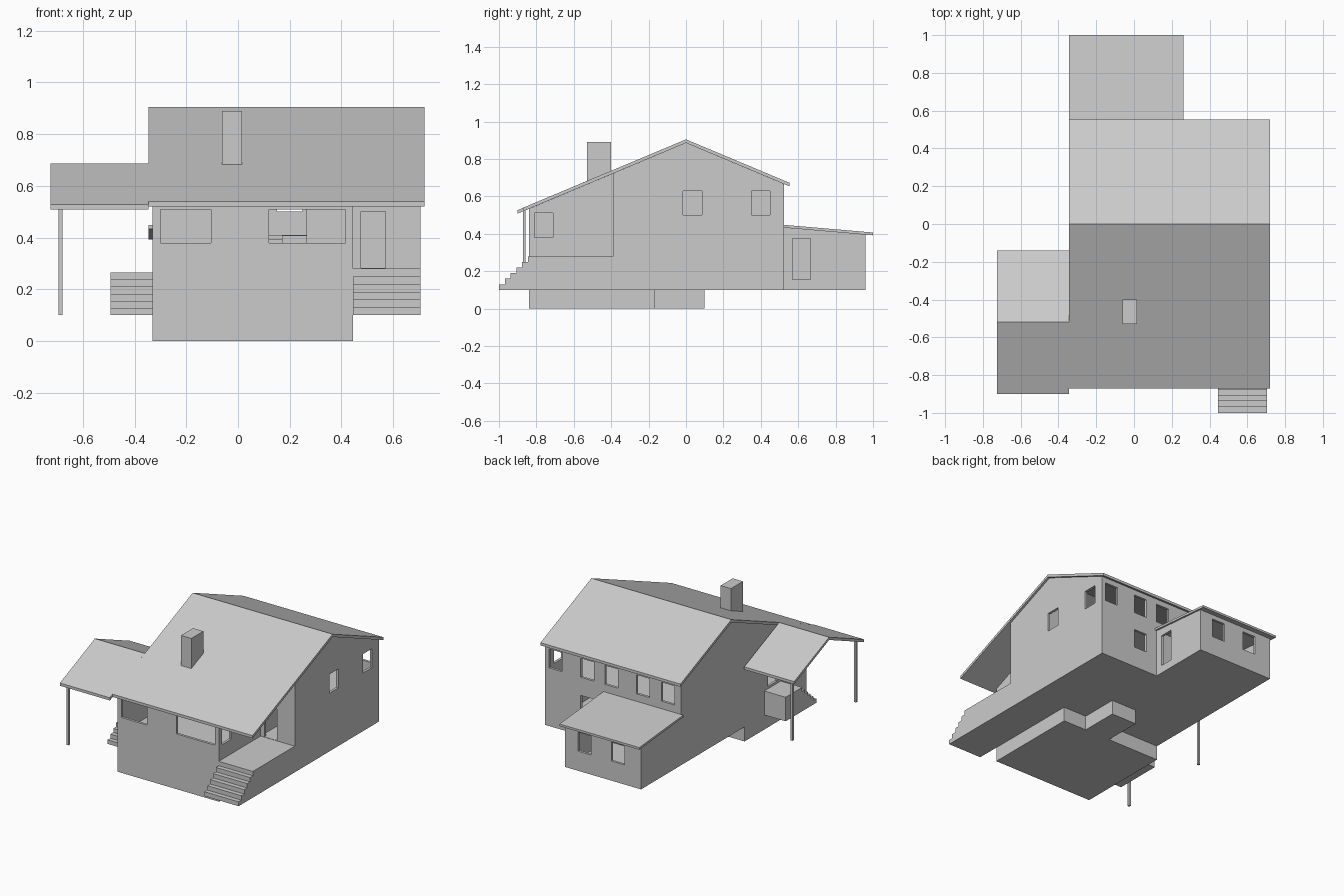
import bpy
from mathutils import Matrix

if "Cube" in bpy.data.objects:
    bpy.data.objects.remove(bpy.data.objects["Cube"])

T = 0.017            # wall thickness
SLOPE = 0.42         # pitch of the main and carport roofs


def under(y):
    """Height of the main roof's underside."""
    return 0.886 - SLOPE * abs(y)


def rect(u0, u1, v0, v1):
    return [(u0, v0), (u1, v0), (u1, v1), (u0, v1)]


def plate(name, axis, at, depth, outline, holes=()):
    """Flat slab with openings, from 'at' to 'at + depth' along the axis (x or y)."""
    cu = bpy.data.curves.new(name, 'CURVE')
    cu.dimensions, cu.fill_mode, cu.extrude = '2D', 'BOTH', abs(depth) / 2
    for loop in [outline] + [rect(*h) for h in holes]:
        sp = cu.splines.new('POLY')
        sp.points.add(len(loop) - 1)
        for p, (u, v) in zip(sp.points, loop):
            p.co = (u, v, 0, 1)
        sp.use_cyclic_u = True
    tmp = bpy.data.objects.new(name + "_curve", cu)
    bpy.context.collection.objects.link(tmp)
    bpy.context.view_layer.update()
    me = bpy.data.meshes.new_from_object(tmp.evaluated_get(bpy.context.evaluated_depsgraph_get()))
    bpy.data.objects.remove(tmp)
    c = at + depth / 2
    if axis == 'x':
        m = Matrix(((0, 0, 1, c), (1, 0, 0, 0), (0, 1, 0, 0), (0, 0, 0, 1)))
    else:
        m = Matrix(((1, 0, 0, 0), (0, 0, -1, c), (0, 1, 0, 0), (0, 0, 0, 1)))
    me.transform(m)
    me.name = name
    ob = bpy.data.objects.new(name, me)
    bpy.context.collection.objects.link(ob)
    for p in me.polygons:
        p.use_smooth = False
    return ob


def box(name, x0, x1, y0, y1, z0, z1):
    return plate(name, 'x', x0, x1 - x0, rect(y0, y1, z0, z1))


def roof(name, x0, x1, pts, t=0.019):
    """Bent slab following the top line pts (y, z)."""
    return plate(name, 'x', x0, x1 - x0, pts + [(y, z - t) for y, z in reversed(pts)])


def steps(name, x0, x1, back, front, top, n=6, run=0.031):
    """Platform with steps down to z = 0.10 towards -y."""
    rise = (top - 0.10) / n
    pts = [(back, 0.10), (back, top), (front, top)]
    for i in range(1, n):
        y, z = front - (i - 1) * run, top - i * rise
        pts += [(y, z), (y - run, z)]
    pts.append((front - (n - 1) * run, 0.10))
    return plate(name, 'x', x0, x1 - x0, pts)


# Roofs
roof("main_roof", -0.345, 0.72, [(-0.87, 0.54), (0, 0.905), (0.553, 0.673)])
roof("carport_roof", -0.725, -0.345, [(-0.90, 0.527), (-0.52, 0.687), (-0.14, 0.527)])
roof("extension_roof", -0.345, 0.262, [(0.522, 0.448), (1.0, 0.407)], 0.015)

# Chimney
box("chimney", -0.062, 0.016, -0.53, -0.40, 0.66, 0.89)

# Foundations and floors
box("basement", -0.33, 0.445, -0.84, -0.165, 0, 0.265)
box("stairwell_base", 0.07, 0.265, -0.165, 0.10, 0, 0.105)
box("ground_floor", -0.33, 0.705, -0.165, 0.523, 0.10, 0.115)
box("entry_floor", 0.445, 0.705, -0.39, -0.165, 0.10, 0.28)
box("extension_floor", -0.33, 0.25, 0.523, 0.96, 0.10, 0.115)
box("upper_floor", -0.32, 0.695, 0.10, 0.515, 0.39, 0.41)
for i, (a, b) in enumerate(((-0.32, 0.07), (0.265, 0.695))):
    box(f"upper_floor_side_{i + 1}", a, b, -0.165, 0.10, 0.39, 0.41)

# Side walls
plate("right_wall", 'x', 0.705, -T,
      [(-0.39, 0.10), (0.523, 0.10), (0.523, under(0.523)), (0, under(0)), (-0.39, under(0.39))],
      [(-0.015, 0.085, 0.50, 0.63), (0.35, 0.45, 0.50, 0.63)])
plate("left_wall", 'x', -0.33, T,
      [(-0.84, 0.265), (-0.165, 0.265), (-0.165, 0.10), (0.523, 0.10), (0.523, under(0.523)),
       (0, under(0)), (-0.84, under(0.84))],
      [(-0.52, -0.42, 0.28, 0.50)])
plate("porch_side_wall", 'x', 0.445, -T,
      [(-0.84, 0.265), (-0.165, 0.265), (-0.165, under(0.165)), (-0.84, under(0.84))],
      [(-0.81, -0.71, 0.38, 0.51)])

# Front walls and the inner wall between the split levels
plate("front_wall", 'y', -0.84, T, rect(-0.33, 0.445, 0.265, under(0.84)),
      [(-0.30, -0.105, 0.38, 0.508), (0.12, 0.415, 0.38, 0.508)])
plate("entry_wall", 'y', -0.39, T, rect(0.445, 0.705, 0.10, under(0.39)),
      [(0.475, 0.57, 0.282, 0.50)])
for i, (a, b) in enumerate(((-0.33, 0.07), (0.265, 0.705))):
    plate(f"inner_wall_{i + 1}", 'y', -0.182, T, rect(a, b, 0.115, under(0.182)))

# Back wall with five upper windows and one lower window
plate("back_wall", 'y', 0.523, -T, rect(-0.33, 0.705, 0.10, under(0.523)),
      [(x, x + 0.10, 0.50, 0.63) for x in (-0.28, -0.09, 0.15, 0.335, 0.577)]
      + [(0.335, 0.435, 0.245, 0.375)])

# Rear extension walls
side = [(0.523, 0.10), (0.96, 0.10), (0.96, 0.396), (0.523, 0.433)]
plate("extension_right_wall", 'x', 0.25, -T, side, [(0.57, 0.665, 0.155, 0.375)])
plate("extension_left_wall", 'x', -0.33, T, side)
plate("extension_back_wall", 'y', 0.96, -T, rect(-0.33, 0.25, 0.10, 0.396),
      [(x, x + 0.10, 0.235, 0.365) for x in (-0.205, 0.05)])

# Porch and side landing with steps, inner stair
steps("porch_steps", 0.445, 0.705, -0.39, -0.845, 0.28)
steps("side_steps", -0.492, -0.33, -0.38, -0.56, 0.265)
for i in range(4):
    box(f"inner_stair_{i + 1}", 0.17, 0.265, -0.165 + i * 0.06, -0.105 + i * 0.06,
        0.28 + i * 0.032, 0.312 + i * 0.032)

# Carport posts
for label, y in (("front", -0.872), ("back", -0.182)):
    box(f"carport_post_{label}", -0.693, -0.678, y, y + 0.014, 0.10, 0.527)
